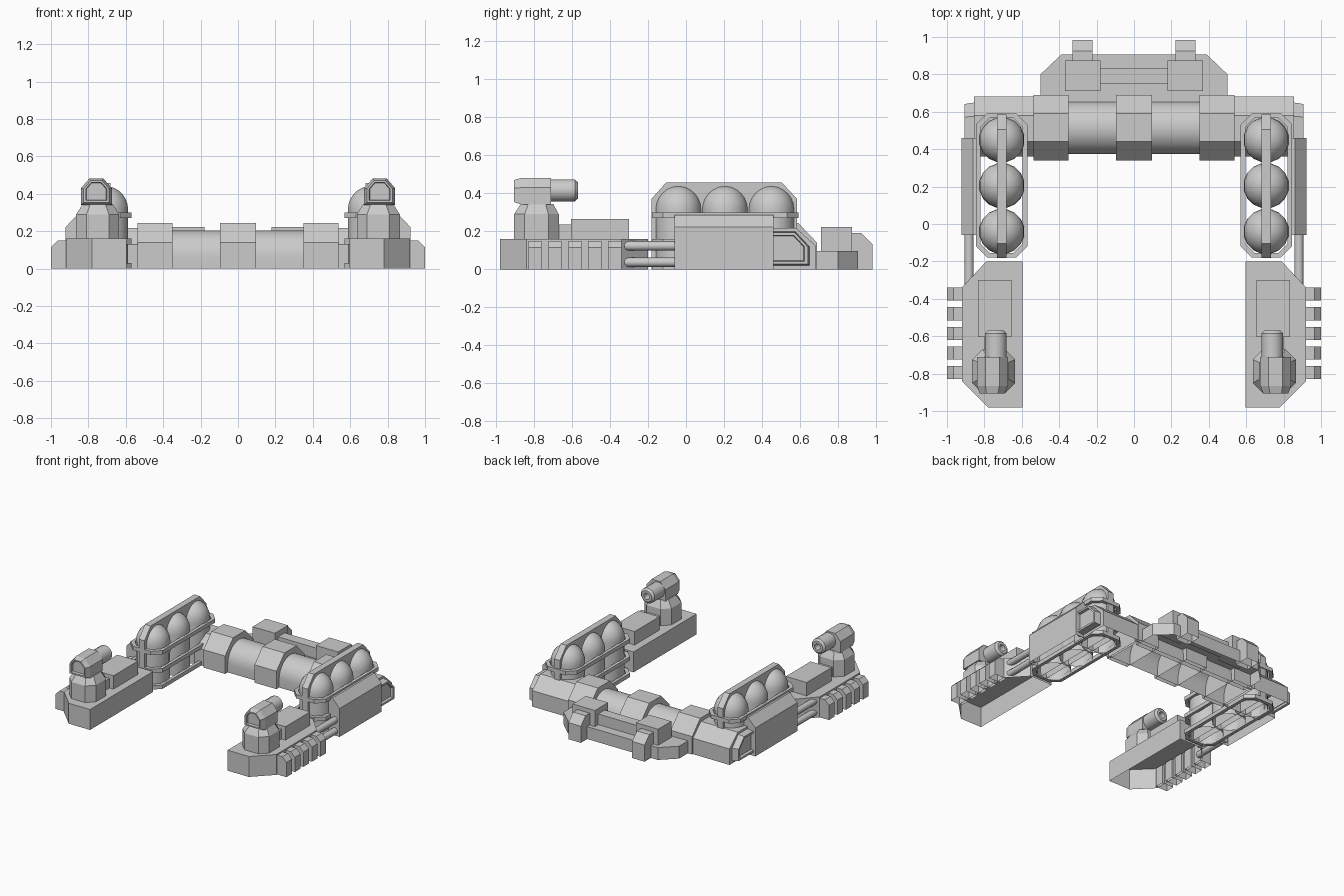
import bpy, bmesh, math
from mathutils import Vector

if "Cube" in bpy.data.objects:
    bpy.data.objects.remove(bpy.data.objects["Cube"])


def place(axis, a, p):
    """Put a 2D profile point at distance a along the axis."""
    return {'x': (a, p[0], p[1]), 'y': (p[0], a, p[1]), 'z': (p[0], p[1], a)}[axis]


def loft(name, axis, sections, mirror=False, smooth=False, ring=False, open_base=True):
    """Skin a list of (distance, profile) sections; cap ends unless it is a ring."""
    bm = bmesh.new()
    rows = [[bm.verts.new(place(axis, a, p)) for p in prof] for a, prof in sections]
    n = len(rows[0])
    pairs = list(zip(rows, rows[1:])) + ([(rows[-1], rows[0])] if ring else [])
    for r, s in pairs:
        for i in range(n):
            j = (i + 1) % n
            bm.faces.new((r[i], r[j], s[j], s[i]))
    if not ring:
        bm.faces.new(rows[0])
        bm.faces.new(rows[-1])
    bmesh.ops.recalc_face_normals(bm, faces=bm.faces[:])
    if open_base:  # grounded shells are hollow underneath
        low = [f for f in bm.faces if all(v.co.z < 0.001 for v in f.verts)]
        if low:
            bmesh.ops.delete(bm, geom=low, context='FACES')
    me = bpy.data.meshes.new(name)
    bm.to_mesh(me)
    bm.free()
    ob = bpy.data.objects.new(name, me)
    bpy.context.collection.objects.link(ob)
    if mirror:
        ob.modifiers.new("mirror", 'MIRROR')
    if smooth:
        bpy.ops.object.select_all(action='DESELECT')
        bpy.context.view_layer.objects.active = ob
        ob.select_set(True)
        bpy.ops.object.shade_smooth_by_angle(angle=math.radians(40))
    return ob


def prism(name, axis, a, b, prof, **kw):
    return loft(name, axis, [(a, prof), (b, prof)], **kw)


def box(name, x, y, z, **kw):
    return prism(name, 'z', z[0], z[1],
                 [(x[0], y[0]), (x[1], y[0]), (x[1], y[1]), (x[0], y[1])], **kw)


def circle(cx, cy, r, n):
    return [(cx + r * math.cos(2 * math.pi * (i + .5) / n),
             cy + r * math.sin(2 * math.pi * (i + .5) / n)) for i in range(n)]


def octa(x0, x1, y0, y1, c):
    return [(x0 + c, y0), (x1 - c, y0), (x1, y0 + c), (x1, y1 - c),
            (x1 - c, y1), (x0 + c, y1), (x0, y1 - c), (x0, y0 + c)]


def scaled(prof, s):
    cx = sum(p[0] for p in prof) / len(prof)
    cy = sum(p[1] for p in prof) / len(prof)
    return [(cx + (p[0] - cx) * s, cy + (p[1] - cy) * s) for p in prof]


M = dict(mirror=True)

# front pads with equipment boxes
prism("front_pad", 'z', 0, .16, [(.595, -.98), (.78, -.98), (.92, -.84), (.92, -.34),
                                 (.79, -.2), (.595, -.2)], **M)
box("pad_box", (.655, .835), (-.605, -.3), (.16, .265), **M)
box("pad_step", (.69, .80), (-.68, -.6), (.16, .235), **M)

# ribs along the outer edge of each pad
for i in range(5):
    y = -.795 + i * .105
    prism("pad_rib", 'y', y - .035, y + .035,
          [(.9, 0), (1, 0), (1, .115), (.965, .15), (.9, .15)], **M)

# turret pedestal and head
ped = octa(.635, .865, -.905, -.67, .055)
loft("turret_base", 'z', [(.16, ped), (.29, ped), (.345, octa(.67, .83, -.87, -.70, .04))], **M)
head = [(.675, .34), (.84, .34), (.84, .43), (.795, .482), (.72, .482), (.675, .43)]
loft("turret_head", 'y', [(-.71, head), (-.865, head), (-.905, scaled(head, .82)),
                          (-.905, scaled(head, .68)), (-.885, scaled(head, .64))], **M)
bar = lambda r: circle(.74, .415, r, 12)
loft("turret_barrel", 'y', [(-.72, bar(.06)), (-.585, bar(.06)), (-.57, bar(.045)),
                            (-.57, bar(.025)), (-.62, bar(.022))], smooth=True, **M)

# connecting rods between pads and side blocks
for z in (.037, .123):
    prism("connecting_rod", 'y', -.34, -.04, circle(.882, z, .025, 10), smooth=True, **M)

# side blocks with sloped top
prism("side_block", 'y', -.06, .46, [(.82, 0), (.922, 0), (.922, .222), (.86, .287),
                                     (.82, .287)], **M)

# domed tanks
for y in (-.04, .205, .45):
    secs = [(0, circle(.707, y, .12, 16))]
    for k in range(7):
        t = math.radians(k * 14)
        secs.append((.315 + .125 * math.sin(t), circle(.707, y, .122 * math.cos(t), 16)))
    loft("tank", 'z', secs, smooth=True, **M)

# bands around the tank row
outer = octa(.57, .845, -.18, .592, .06)
inner = octa(.595, .82, -.155, .567, .05)
for z in (.0, .13, .27):
    loft("tank_band", 'z', [(z, outer), (z + .03, outer), (z + .03, inner), (z, inner)],
         ring=True, open_base=False, **M)

# keel plate over the tanks
prism("tank_plate", 'x', .682, .732, [(-.182, 0), (.585, 0), (.585, .37), (.505, .457),
                                      (-.105, .457), (-.182, .37)], **M)

# rear corner housings with recessed end caps
corner = [(.36, 0), (.682, 0), (.682, .125), (.58, .217), (.44, .217), (.36, .13)]
prism("corner_housing", 'x', .52, .855, corner, **M)
cap = [(.42, .02), (.65, .02), (.65, .12), (.575, .2), (.42, .2)]
loft("corner_cap", 'x', [(.85, cap), (.905, scaled(cap, .92)), (.905, scaled(cap, .76)),
                         (.885, scaled(cap, .72))], **M)

# rear cross tube and faceted collars
arch = [(.515 + .142 * math.cos(math.pi * i / 14), .063 + .142 * math.sin(math.pi * i / 14))
        for i in range(15)]
prism("cross_tube", 'x', -.54, .54, [(.373, 0), (.657, 0)] + arch, smooth=True)
collar = [(.34, 0), (.69, 0), (.69, .14), (.59, .245), (.44, .245), (.34, .14)]
prism("centre_collar", 'x', -.095, .095, collar)
prism("end_collar", 'x', .35, .537, collar, **M)

# rear platform with boxes, beam and hooked feet
prism("rear_platform", 'z', 0, .097, [(-.5, .62), (.5, .62), (.5, .8), (.39, .905),
                                      (-.39, .905), (-.5, .8)])
box("rear_box", (.178, .37), (.71, .873), (.09, .223), **M)
box("rear_beam", (-.18, .18), (.75, .832), (.09, .18))
prism("rear_foot", 'x', .222, .33, [(.86, 0), (.983, 0), (.983, .13), (.925, .19),
                                    (.86, .19)], **M)
